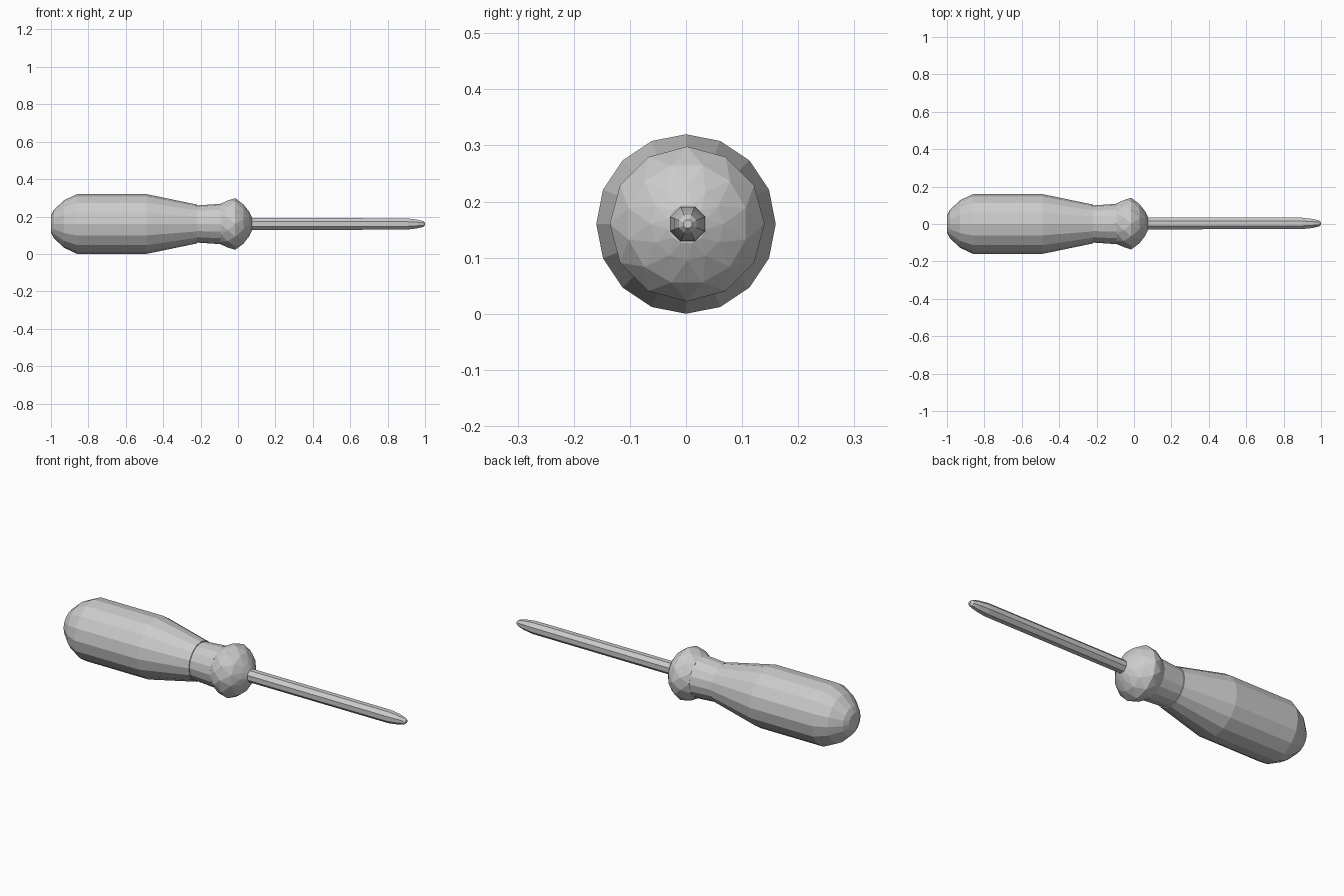
import bpy, bmesh
from math import cos, sin, tau

if "Cube" in bpy.data.objects:
    bpy.data.objects.remove(bpy.data.objects["Cube"])

AXIS_Z = 0.16


def turned(name, profile, sides, y=0.0, z=AXIS_Z, phase=0.0, twist=0.0):
    """Flat-faceted solid turned around the x axis from (x, radius) pairs."""
    bm = bmesh.new()
    rings = []
    for k, (x, r) in enumerate(profile):
        angles = [tau * (i + phase + twist * k) / sides for i in range(sides)]
        rings.append([bm.verts.new((x, y + r * cos(a), z + r * sin(a))) for a in angles])
    for a, b in zip(rings, rings[1:]):
        for i in range(sides):
            j = (i + 1) % sides
            bm.faces.new((a[i], a[j], b[j], b[i]))
    bm.faces.new(rings[0])
    bm.faces.new(rings[-1])
    if twist:
        bmesh.ops.triangulate(bm, faces=[f for f in bm.faces if len(f.verts) == 4])
    bmesh.ops.recalc_face_normals(bm, faces=bm.faces)
    mesh = bpy.data.meshes.new(name)
    bm.to_mesh(mesh)
    bm.free()
    obj = bpy.data.objects.new(name, mesh)
    bpy.context.collection.objects.link(obj)
    return obj


# Grip: domed butt, straight barrel, taper to the neck
turned("grip", [(-1.0, 0.045), (-0.985, 0.075), (-0.93, 0.127), (-0.86, 0.16),
                (-0.49, 0.16), (-0.22, 0.104)], 16)

# Neck collar, slightly recessed behind the grip edge
turned("neck_collar", [(-0.225, 0.099), (-0.09, 0.108)], 16)

# Faceted rounded guard in front of the neck
turned("guard", [(-0.095, 0.108), (-0.055, 0.13), (-0.015, 0.138), (0.03, 0.108),
                 (0.06, 0.065), (0.075, 0.035)], 12, y=0.002, phase=0.0, twist=0.5)

# Steel shaft with tapered driving tip
turned("shaft", [(0.05, 0.034), (0.90, 0.033), (0.955, 0.026), (0.99, 0.017),
                 (1.0, 0.008)], 8, y=0.003, phase=0.5)
